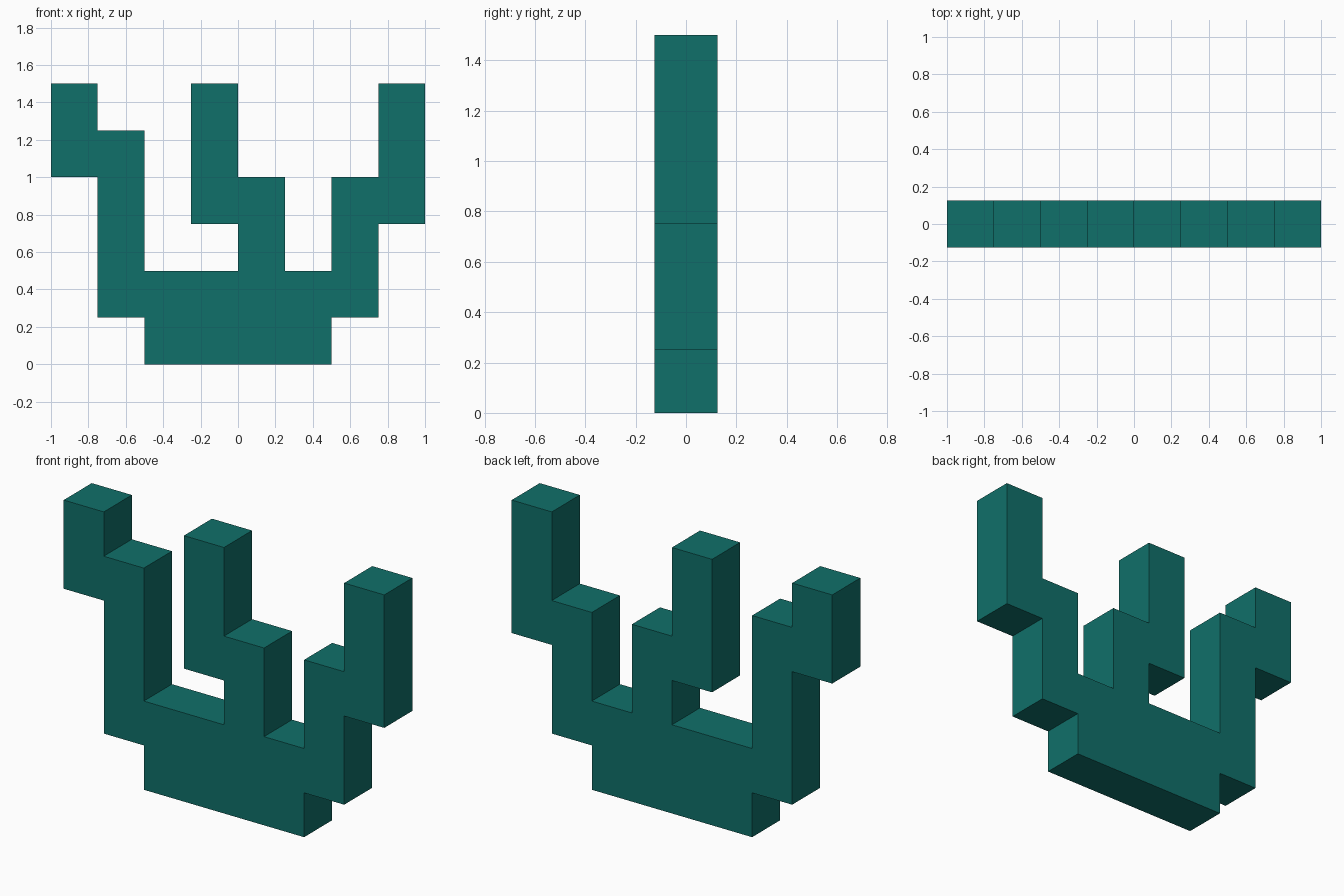
import bpy
import bmesh

if "Cube" in bpy.data.objects:
    bpy.data.objects.remove(bpy.data.objects["Cube"])

UNIT = 0.25  # block size

teal = bpy.data.materials.new("deep_teal")
teal.diffuse_color = (0.005, 0.162, 0.143, 1.0)
teal.use_nodes = True
teal.node_tree.nodes["Principled BSDF"].inputs["Base Color"].default_value = teal.diffuse_color

# Stepped front outline of the branching coral, in block units (x, z)
outline = [
    (-2, 0), (2, 0), (2, 1), (3, 1), (3, 3), (4, 3), (4, 6), (3, 6),    # base, right branch
    (3, 4), (2, 4), (2, 2), (1, 2), (1, 4), (0, 4), (0, 6), (-1, 6),    # middle branch
    (-1, 3), (0, 3), (0, 2), (-2, 2), (-2, 5), (-3, 5), (-3, 6),        # left branch
    (-4, 6), (-4, 4), (-3, 4), (-3, 1), (-2, 1),
]

# Extrude the outline one block deep
bm = bmesh.new()
face = bm.faces.new([bm.verts.new((x * UNIT, -UNIT / 2, z * UNIT)) for x, z in outline])
extruded = bmesh.ops.extrude_face_region(bm, geom=[face], use_keep_orig=True)
moved = [g for g in extruded["geom"] if isinstance(g, bmesh.types.BMVert)]
bmesh.ops.translate(bm, verts=moved, vec=(0, UNIT, 0))
bmesh.ops.recalc_face_normals(bm, faces=bm.faces[:])

mesh = bpy.data.meshes.new("branching_coral")
bm.to_mesh(mesh)
bm.free()
mesh.materials.append(teal)
coral = bpy.data.objects.new("branching_coral", mesh)
bpy.context.collection.objects.link(coral)
